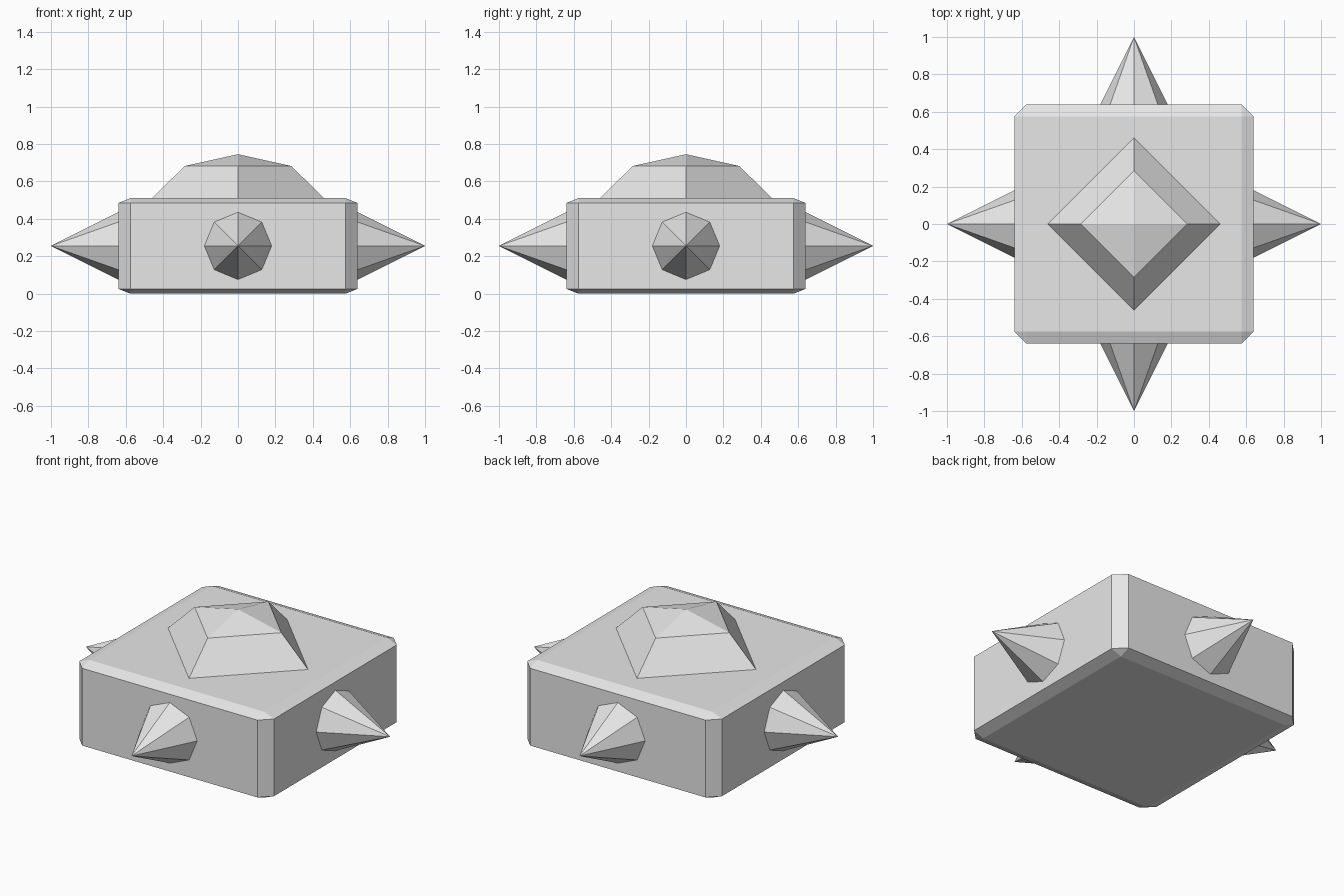
import bpy, bmesh, math
from mathutils import Matrix, Vector

cube = bpy.data.objects.get("Cube")
if cube:
    bpy.data.objects.remove(cube, do_unlink=True)

GREY = (0.8, 0.8, 0.8, 1.0)
mat = bpy.data.materials.new("light_grey")
mat.use_nodes = True
mat.diffuse_color = GREY
mat.node_tree.nodes["Principled BSDF"].inputs["Base Color"].default_value = GREY

HALF, HEIGHT = 0.64, 0.51
MID = HEIGHT / 2


def finish(bm, name):
    bmesh.ops.recalc_face_normals(bm, faces=bm.faces)
    mesh = bpy.data.meshes.new(name)
    bm.to_mesh(mesh)
    bm.free()
    mesh.materials.append(mat)
    obj = bpy.data.objects.new(name, mesh)
    bpy.context.collection.objects.link(obj)
    return obj


# Chamfered box body, flattened after the bevel so the chamfers flatten too
bm = bmesh.new()
bmesh.ops.create_cube(bm, size=1)
bmesh.ops.bevel(bm, geom=bm.edges[:], offset=0.05, offset_type='OFFSET',
                segments=1, affect='EDGES')
bmesh.ops.scale(bm, vec=(2 * HALF, 2 * HALF, HEIGHT), verts=bm.verts)
bmesh.ops.translate(bm, vec=(0, 0, MID), verts=bm.verts)
finish(bm, "body")

# Four-sided faceted dome, sunk slightly into the body
bm = bmesh.new()
rings = []
for radius, z in ((0.50, 0.47), (0.46, 0.51), (0.285, 0.682)):
    rings.append([bm.verts.new((radius * math.cos(i * math.pi / 2),
                                radius * math.sin(i * math.pi / 2), z))
                  for i in range(4)])
apex = bm.verts.new((0, 0, 0.745))
bm.faces.new(rings[0])
for i in range(4):
    j = (i + 1) % 4
    for low, high in zip(rings, rings[1:]):
        bm.faces.new((low[i], low[j], high[j], high[i]))
    bm.faces.new((rings[-1][i], rings[-1][j], apex))
bmesh.ops.dissolve_limit(bm, angle_limit=0.001, verts=bm.verts, edges=bm.edges)
finish(bm, "dome")

# Eight-sided spikes on the four walls
SINK, LENGTH = 0.04, 0.36
for name, turn in (("left", 0), ("back", 1), ("right", 2), ("front", 3)):
    bm = bmesh.new()
    depth = LENGTH + SINK
    bmesh.ops.create_cone(bm, cap_ends=True, segments=8, radius1=depth / 2,
                          radius2=0, depth=depth)
    bmesh.ops.remove_doubles(bm, verts=bm.verts, dist=0.0001)
    place = (Matrix.Translation(Vector((0, 0, MID)))
             @ Matrix.Rotation(turn * math.pi / 2, 4, 'Z')
             @ Matrix.Translation(Vector((1 - depth / 2, 0, 0)))
             @ Matrix.Rotation(math.pi / 2, 4, 'Y'))
    bmesh.ops.transform(bm, matrix=place, verts=bm.verts)
    finish(bm, name + "_spike")
